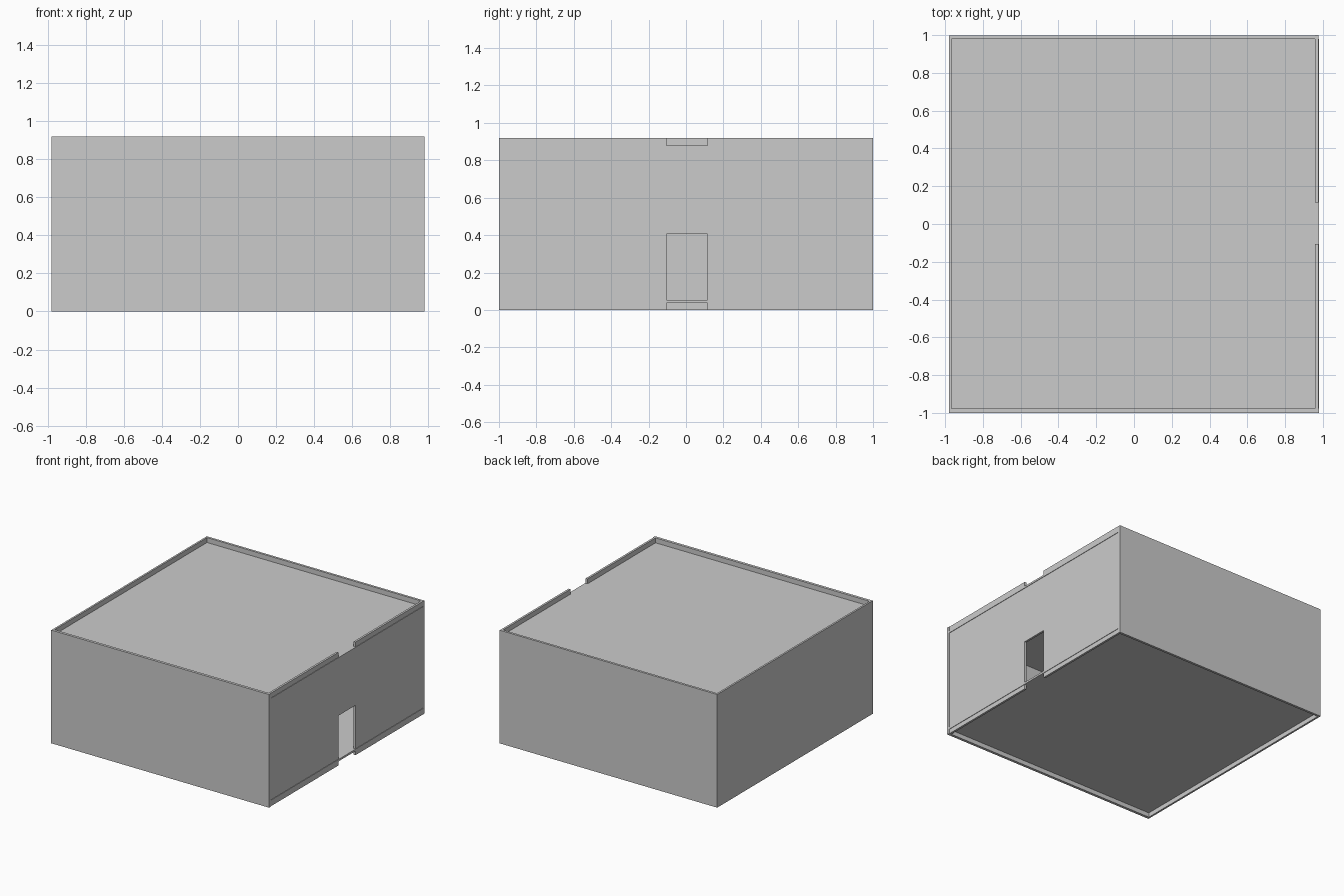
import bpy
import bmesh

cube = bpy.data.objects.get("Cube")
if cube:
    bpy.data.objects.remove(cube, do_unlink=True)

grey = bpy.data.materials.new("light grey")
grey.use_nodes = True
colour = (0.6, 0.6, 0.6, 1)
grey.diffuse_color = colour
grey.node_tree.nodes["Principled BSDF"].inputs["Base Color"].default_value = colour


def finish(name, bm):
    bmesh.ops.recalc_face_normals(bm, faces=bm.faces)
    mesh = bpy.data.meshes.new(name)
    bm.to_mesh(mesh)
    bm.free()
    mesh.materials.append(grey)
    obj = bpy.data.objects.new(name, mesh)
    bpy.context.collection.objects.link(obj)
    return obj


def box(name, xs, ys, zs):
    """Box given by its extents on each axis."""
    bm = bmesh.new()
    bmesh.ops.create_cube(bm, size=1)
    for v in bm.verts:
        v.co = [r[0] if c < 0 else r[1] for c, r in zip(v.co, (xs, ys, zs))]
    return finish(name, bm)


HEIGHT = 0.92
SIDE = 0.98
FLOOR = (0.036, 0.052)
ROOF = (0.865, 0.88)
DOOR = (-0.105, 0.115)
DOOR_TOP = 0.405
INNER, OUTER = 0.959, 0.976
full = (0, HEIGHT)

# Solid walls
box("front_wall", (-SIDE, SIDE), (-1, -0.978), full)
box("back_wall", (-SIDE, INNER), (0.98, 0.999), full)
box("side_wall", (-SIDE, -0.965), (-0.978, 0.98), full)

# Door wall: one extruded outline with an opening and gaps above and below the slabs
bm = bmesh.new()
y_cuts = (-0.978, *DOOR, 1)
z_cuts = (0, FLOOR[0], FLOOR[1], DOOR_TOP, ROOF[1], HEIGHT)
grid = [[bm.verts.new((INNER, y, z)) for z in z_cuts] for y in y_cuts]
openings = {(1, 0), (1, 2), (1, 4)}
for i in range(len(y_cuts) - 1):
    for j in range(len(z_cuts) - 1):
        if (i, j) not in openings:
            bm.faces.new((grid[i][j], grid[i + 1][j], grid[i + 1][j + 1], grid[i][j + 1]))
result = bmesh.ops.extrude_face_region(bm, geom=bm.faces[:], use_keep_orig=True)
for item in result["geom"]:
    if isinstance(item, bmesh.types.BMVert):
        item.co.x = OUTER
finish("door_wall", bm)

# Floor and roof slabs run through to the outside of the door wall
for name, zs in (("floor", FLOOR), ("roof", ROOF)):
    box(name, (-SIDE, SIDE), (-0.978, 0.98), zs)
